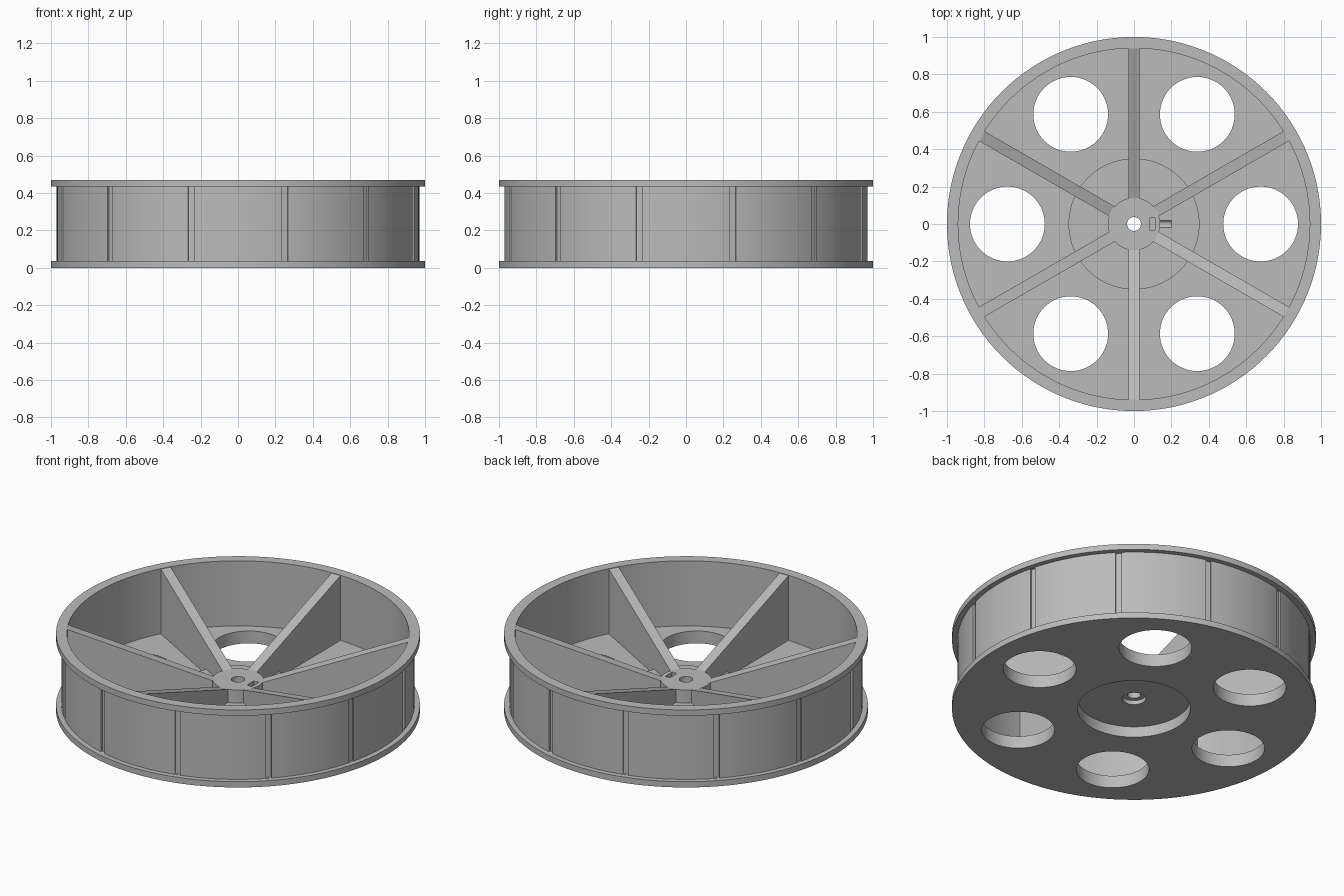
import bpy, bmesh, math
from mathutils import Matrix, Vector

cube = bpy.data.objects.get("Cube")
if cube:
    bpy.data.objects.remove(cube, do_unlink=True)

grey = bpy.data.materials.new("plain grey")
grey.use_nodes = True
colour = (0.5, 0.5, 0.5, 1)
grey.diffuse_color = colour
grey.node_tree.nodes["Principled BSDF"].inputs["Base Color"].default_value = colour

SEGMENTS = 120
HEIGHT = 0.47
FLANGE = 0.035
FLOOR = 0.075
BOSS_TOP = 0.11
RECESS = 0.065
HUB_TOP = 0.19


def finish(name, bm):
    bmesh.ops.recalc_face_normals(bm, faces=bm.faces)
    mesh = bpy.data.meshes.new(name)
    bm.to_mesh(mesh)
    bm.free()
    obj = bpy.data.objects.new(name, mesh)
    bpy.context.collection.objects.link(obj)
    mesh.materials.append(grey)
    return obj


def select(obj):
    bpy.ops.object.select_all(action="DESELECT")
    obj.select_set(True)
    bpy.context.view_layer.objects.active = obj


def lathe(name, profile):
    """Revolve a closed (radius, z) outline around the z axis."""
    bm = bmesh.new()
    verts = [bm.verts.new((r, 0, z)) for r, z in profile]
    edges = [bm.edges.new((a, b)) for a, b in zip(verts, verts[1:] + verts[:1])]
    bmesh.ops.spin(bm, geom=verts + edges, axis=(0, 0, 1), cent=(0, 0, 0),
                   angle=math.tau, steps=SEGMENTS, use_merge=True)
    bmesh.ops.remove_doubles(bm, verts=bm.verts, dist=1e-5)
    return finish(name, bm)


def add_box(bm, centre, size, angle=0):
    matrix = (Matrix.Rotation(angle, 4, "Z") @ Matrix.Translation(centre)
              @ Matrix.Diagonal((*size, 1)))
    bmesh.ops.create_cube(bm, size=1, matrix=matrix)


def add_cylinder(bm, centre, radius, depth, sides, turn=Matrix()):
    bmesh.ops.create_cone(bm, cap_ends=True, segments=sides, radius1=radius,
                          radius2=radius, depth=depth,
                          matrix=Matrix.Translation(centre) @ turn)


def cut(target, bm):
    """Subtract the geometry in bm from the target."""
    cutter = finish("cutter", bm)
    cutter.hide_render = True
    mod = target.modifiers.new("cut", "BOOLEAN")
    mod.operation = "DIFFERENCE"
    mod.solver = "EXACT"
    mod.object = cutter
    select(target)
    bpy.ops.object.modifier_apply(modifier=mod.name)
    bpy.data.objects.remove(cutter, do_unlink=True)


# Wheel body: hub, raised boss, floor, drum wall and two flanges
wheel = lathe("wheel_body", [
    (0.037, 0.09), (0.037, HUB_TOP), (0.14, HUB_TOP), (0.14, BOSS_TOP),
    (0.35, BOSS_TOP), (0.35, FLOOR), (0.94, FLOOR), (0.94, HEIGHT),
    (1, HEIGHT), (1, HEIGHT - FLANGE), (0.97, HEIGHT - FLANGE),
    (0.97, FLANGE), (1, FLANGE), (1, 0), (0.31, 0), (0.31, RECESS),
    (0.065, RECESS), (0.065, 0.09)])

# Six round holes through the floor
bm = bmesh.new()
for i in range(6):
    a = math.radians(60 * i)
    add_cylinder(bm, Vector((math.cos(a), math.sin(a), 0)) * 0.677, 0.2, 0.4, 64)
cut(wheel, bm)

# Twelve upright grooves around the drum
bm = bmesh.new()
for i in range(12):
    add_box(bm, (0.973, 0, HEIGHT / 2), (0.03, 0.032, HEIGHT - 2 * FLANGE - 0.002),
            math.radians(15 + 30 * i))
cut(wheel, bm)

# Set screw channel, then nut slot, in the hub
bm = bmesh.new()
add_cylinder(bm, (0.11, 0, 0.118), 0.02, 0.18, 16, Matrix.Rotation(math.pi / 2, 4, "Y"))
cut(wheel, bm)
bm = bmesh.new()
add_box(bm, (0.1, 0, 0.15), (0.032, 0.066, 0.13))
cut(wheel, bm)

select(wheel)
bpy.ops.object.shade_smooth_by_angle(angle=math.radians(30))

# Six sloping ribs from the hub up to the rim
for i in range(6):
    bm = bmesh.new()
    outline = [(0.125, 0.07), (0.95, 0.07), (0.95, HEIGHT - 0.003),
               (0.937, HEIGHT - 0.003), (0.137, HUB_TOP - 0.001), (0.125, HUB_TOP - 0.001)]
    face = bm.faces.new([bm.verts.new((r, -0.03, z)) for r, z in outline])
    side = bmesh.ops.extrude_face_region(bm, geom=[face])["geom"]
    bmesh.ops.translate(bm, vec=(0, 0.06, 0),
                        verts=[v for v in side if isinstance(v, bmesh.types.BMVert)])
    rib = finish(f"rib_{i + 1}", bm)
    rib.rotation_euler.z = math.radians(30 + 60 * i)
